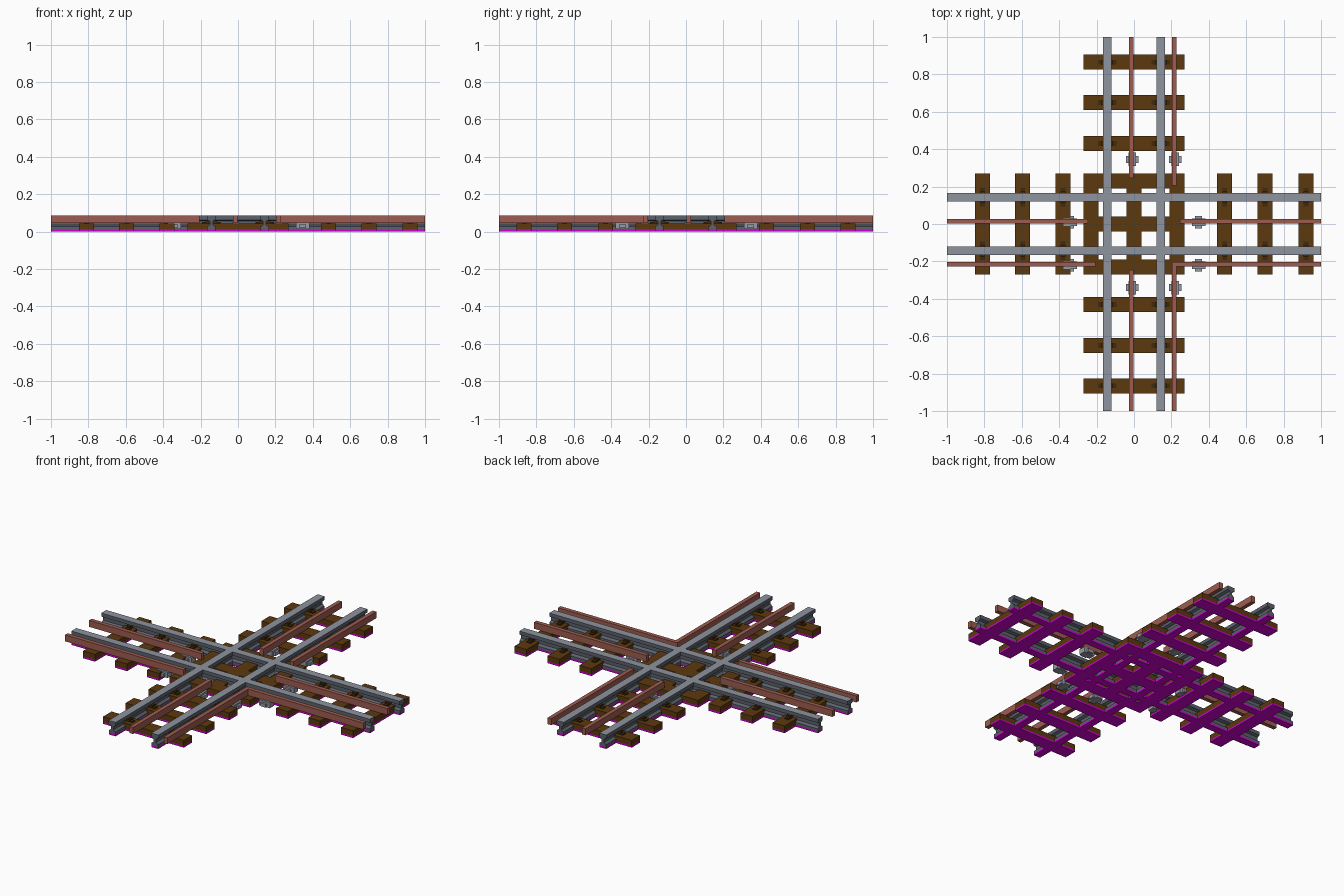
import bpy
import bmesh
from mathutils import Matrix, Vector

cube = bpy.data.objects.get("Cube")
if cube:
    bpy.data.objects.remove(cube, do_unlink=True)


def material(name, rgb):
    """Flat material from an sRGB 0-255 colour."""
    lin = [((c / 255 + 0.055) / 1.055) ** 2.4 if c > 10 else c / 255 / 12.92 for c in rgb]
    m = bpy.data.materials.new(name)
    m.use_nodes = True
    m.diffuse_color = (*lin, 1)
    m.node_tree.nodes["Principled BSDF"].inputs["Base Color"].default_value = (*lin, 1)
    return m


WOOD = material("sleeper brown", (92, 56, 14))
CHAIR = material("dark chair brown", (64, 41, 12))
STEEL = material("dark steel", (92, 98, 108))
SHINE = material("polished steel", (142, 147, 157))
RUST = material("rusty red", (158, 92, 80))
POT = material("insulator grey", (150, 156, 166))
BASE = material("magenta base", (210, 0, 210))


def finish(name, bm, mats):
    mesh = bpy.data.meshes.new(name)
    bmesh.ops.recalc_face_normals(bm, faces=bm.faces)
    bm.to_mesh(mesh)
    bm.free()
    for m in mats:
        mesh.materials.append(m)
    ob = bpy.data.objects.new(name, mesh)
    bpy.context.collection.objects.link(ob)
    return ob


def add_box(bm, x0, x1, y0, y1, z0, z1, index=0):
    size = Matrix.Diagonal((x1 - x0, y1 - y0, z1 - z0, 1))
    place = Matrix.Translation(((x0 + x1) / 2, (y0 + y1) / 2, (z0 + z1) / 2))
    verts = bmesh.ops.create_cube(bm, size=1, matrix=place @ size)["verts"]
    for f in {f for v in verts for f in v.link_faces}:
        f.material_index = index


# Both tracks are made running along y; the cross track is turned a quarter
# so that (x, y) becomes (y, -x).
TURN = Matrix(((0, 1, 0, 0), (-1, 0, 0, 0), (0, 0, 1, 0), (0, 0, 0, 1)))


def turn(bm, crossing):
    if crossing:
        bm.transform(TURN)


GAUGE = 0.143
PAD = 0.011
SLEEPER_TOP = 0.044
HALF_LEN, HALF_WID = 0.27, 0.04
CONDUCTORS = (-0.015, 0.215)
# Half of the rail section: foot, web, head
HALF_RAIL = [(0.022, PAD), (0.022, 0.026), (0.008, 0.036),
             (0.008, 0.056), (0.0235, 0.063), (0.0235, 0.085)]
SECTION = HALF_RAIL + [(-x, z) for x, z in reversed(HALF_RAIL)]


def rail(name, x, crossing):
    bm = bmesh.new()
    face = bm.faces.new([bm.verts.new((x + px, -1, pz)) for px, pz in SECTION])
    out = bmesh.ops.extrude_face_region(bm, geom=[face])
    bmesh.ops.translate(bm, vec=Vector((0, 2, 0)),
                        verts=[g for g in out["geom"] if isinstance(g, bmesh.types.BMVert)])
    # Worn running surface on top of the head
    for f in bm.faces:
        f.material_index = int(f.calc_center_median().z > 0.084)
    add_box(bm, x - 0.022, x + 0.022, -1, 1, 0, PAD, 2)
    turn(bm, crossing)
    finish(name, bm, (STEEL, SHINE, BASE))


def sleeper(name, y, crossing, chairs=True):
    bm = bmesh.new()
    add_box(bm, -HALF_LEN, HALF_LEN, y - HALF_WID, y + HALF_WID, PAD, SLEEPER_TOP)
    add_box(bm, -HALF_LEN, HALF_LEN, y - HALF_WID, y + HALF_WID, 0, PAD, 1)
    if chairs:
        # Low plate with a raised jaw on each side of the rail
        for x in (-GAUGE, GAUGE):
            add_box(bm, x - 0.05, x + 0.05, y - 0.013, y + 0.013, SLEEPER_TOP - 0.004, 0.05, 2)
            add_box(bm, x - 0.032, x + 0.032, y - 0.013, y + 0.013, 0.046, 0.06, 2)
    turn(bm, crossing)
    finish(name, bm, (WOOD, BASE, CHAIR))


def conductor(name, x, y0, y1, crossing):
    bm = bmesh.new()
    add_box(bm, x - 0.0125, x + 0.0125, y0, y1, 0.046, 0.085)
    turn(bm, crossing)
    finish(name, bm, (RUST,))


def insulator(name, x, y, crossing):
    bm = bmesh.new()
    add_box(bm, x - 0.033, x + 0.033, y - 0.018, y + 0.018, 0.018, 0.038)
    add_box(bm, x - 0.02, x + 0.02, y - 0.036, y + 0.036, 0.014, 0.048)
    turn(bm, crossing)
    finish(name, bm, (POT,))


ARMS = (("main", False, (-0.865, -0.65, -0.43, 0.43, 0.65, 0.865)),
        ("cross", True, (-0.81, -0.595, -0.38, 0.485, 0.70, 0.92)))

for track, crossing, spots in ARMS:
    for i, x in enumerate((-GAUGE, GAUGE)):
        rail(f"{track}_rail_{i + 1}", x, crossing)
    for i, y in enumerate(spots):
        sleeper(f"{track}_sleeper_{i + 1}", y, crossing)
    # Lattice of sleepers in the middle, tiny inset keeps the crossing clean
    for i, y in enumerate((-0.23, 0, 0.23)):
        sleeper(f"{track}_middle_sleeper_{i + 1}", y, crossing, chairs=False)
    # Conductor rails stop short of the crossing on both sides
    for x, gap in zip(CONDUCTORS, (0.247, 0.207)):
        label = "inner" if x < 0 else "outer"
        conductor(f"{track}_{label}_conductor_near", x, -1, -gap, crossing)
        conductor(f"{track}_{label}_conductor_far", x, gap, 1, crossing)
        for end, y in (("near", -0.34), ("far", 0.345)):
            insulator(f"{track}_{label}_insulator_{end}", x + 0.005, y, crossing)
